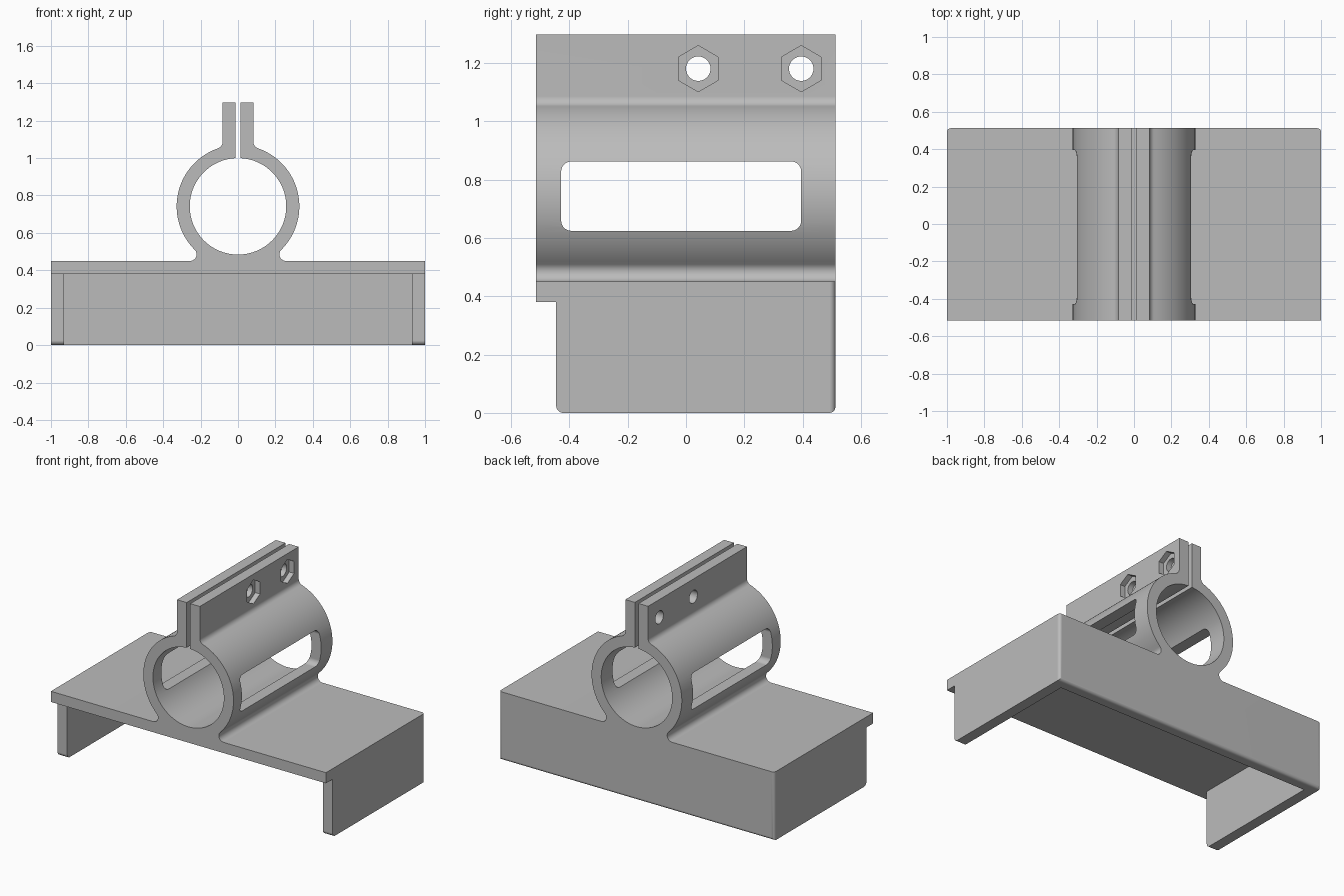
import bpy, bmesh
from math import sin, cos, pi, acos, atan2, sqrt
from mathutils import Vector

if "Cube" in bpy.data.objects:
    bpy.data.objects.remove(bpy.data.objects["Cube"], do_unlink=True)

FRONT, BACK = -0.515, 0.512
PLATE_TOP, PLATE_LOW, WALL = 0.45, 0.38, 0.07
RING_Z, OUTER, BORE = 0.742, 0.328, 0.258
FILLET, GAP, TAB, TAB_TOP = 0.035, 0.013, 0.083, 1.297

grey = bpy.data.materials.new("light grey")
grey.use_nodes = True
colour = (0.5, 0.5, 0.5, 1)
grey.diffuse_color = colour
grey.node_tree.nodes["Principled BSDF"].inputs["Base Color"].default_value = colour


def arc(cx, cy, r, start, end, n):
    steps = [start + (end - start) * i / n for i in range(n + 1)]
    return [(cx + r * cos(a), cy + r * sin(a)) for a in steps]


def prism(name, outline, axis, low, high):
    """Extrude a 2D outline along x, y or z; the outline uses the other two axes."""
    place = {"x": lambda u, v, d: (d, u, v),
             "y": lambda u, v, d: (u, d, v),
             "z": lambda u, v, d: (u, v, d)}[axis]
    bm = bmesh.new()
    face = bm.faces.new([bm.verts.new(place(u, v, low)) for u, v in outline])
    grown = bmesh.ops.extrude_face_region(bm, geom=[face])["geom"]
    shift = Vector(place(0, 0, high - low))
    bmesh.ops.translate(bm, vec=shift, verts=[g for g in grown if isinstance(g, bmesh.types.BMVert)])
    bmesh.ops.recalc_face_normals(bm, faces=bm.faces)
    mesh = bpy.data.meshes.new(name)
    bm.to_mesh(mesh)
    bm.free()
    mesh.materials.append(grey)
    obj = bpy.data.objects.new(name, mesh)
    bpy.context.collection.objects.link(obj)
    return obj


def cut(target, cutter):
    cutter.hide_render = True
    bpy.context.view_layer.objects.active = target
    mod = target.modifiers.new("cut", "BOOLEAN")
    mod.operation, mod.solver, mod.object = "DIFFERENCE", "EXACT", cutter
    bpy.ops.object.modifier_apply(modifier=mod.name)
    bpy.data.objects.remove(cutter, do_unlink=True)


# Half of the bracket section: block side, lower fillet, ring, upper fillet, tab, bore
reach = OUTER + FILLET
low_z = PLATE_TOP + FILLET
low_x = sqrt(reach ** 2 - (RING_Z - low_z) ** 2)
top_x = TAB + FILLET
top_z = RING_Z + sqrt(reach ** 2 - top_x ** 2)
low_a = atan2(low_z - RING_Z, low_x)
top_a = atan2(top_z - RING_Z, top_x)
half = [(1, 0), (1, PLATE_TOP)]
half += arc(low_x, low_z, FILLET, 1.5 * pi, low_a + pi, 10)
half += arc(0, RING_Z, OUTER, low_a, top_a, 40)[1:-1]
half += arc(top_x, top_z, FILLET, top_a + pi, pi, 8)
half += [(TAB, TAB_TOP), (GAP, TAB_TOP)]
half += arc(0, RING_Z, BORE, acos(GAP / BORE), -pi / 2, 48)
section = half + [(-x, z) for x, z in reversed(half[:-1])]
bracket = prism("clamp_bracket", section, "y", FRONT, BACK)

# Rounded upright corners at the back
bm = bmesh.new()
bm.from_mesh(bracket.data)
corners = [e for e in bm.edges
           if all(abs(v.co.x) > 0.99 and v.co.y > BACK - 0.01 for v in e.verts)]
bmesh.ops.bevel(bm, geom=corners, offset=0.02, segments=6, profile=0.5, affect="EDGES")
bm.to_mesh(bracket.data)
bm.free()

# Hollow under the plate, open at the front and bottom
inner = 1 - WALL
cut(bracket, prism("hollow_cutter",
                   [(-inner, -1), (inner, -1), (inner, BACK - WALL), (-inner, BACK - WALL)],
                   "z", -0.2, PLATE_LOW))

# Plate overhang at the front, with rounded lower wall corners
edge, r = FRONT + WALL, 0.025
step = [(-1, PLATE_LOW), (edge, PLATE_LOW)] + arc(edge + r, r, r, pi, 1.5 * pi, 8)
step += [(edge + r, -0.2), (-1, -0.2)]
cut(bracket, prism("overhang_cutter", step, "x", -1.5, 1.5))

# Long rounded window through both sides of the ring
y0, y1, z0, z1, r = -0.428, 0.395, 0.624, 0.862, 0.035
window = []
for i, (cy, cz) in enumerate([(y1 - r, z1 - r), (y0 + r, z1 - r), (y0 + r, z0 + r), (y1 - r, z0 + r)]):
    window += arc(cy, cz, r, i * pi / 2, (i + 1) * pi / 2, 8)
cut(bracket, prism("window_cutter", window, "x", -0.6, 0.6))

# Bolt holes through both tabs, with hexagonal nut pockets on one side
for y in (0.042, 0.395):
    cut(bracket, prism("bolt_cutter", arc(y, 1.18, 0.042, 0, 2 * pi, 32)[:-1], "x", -0.3, 0.3))
    hexagon = arc(y, 1.18, 0.079, pi / 6, pi / 6 + 2 * pi, 6)[:-1]
    cut(bracket, prism("nut_cutter", hexagon, "x", TAB - 0.035, 0.3))

# Smooth curves, crisp edges
bpy.ops.object.select_all(action="DESELECT")
bracket.select_set(True)
bpy.context.view_layer.objects.active = bracket
bpy.ops.object.shade_smooth_by_angle(angle=pi / 6)
weighted = bracket.modifiers.new("flat_planes", "WEIGHTED_NORMAL")
weighted.keep_sharp = True
